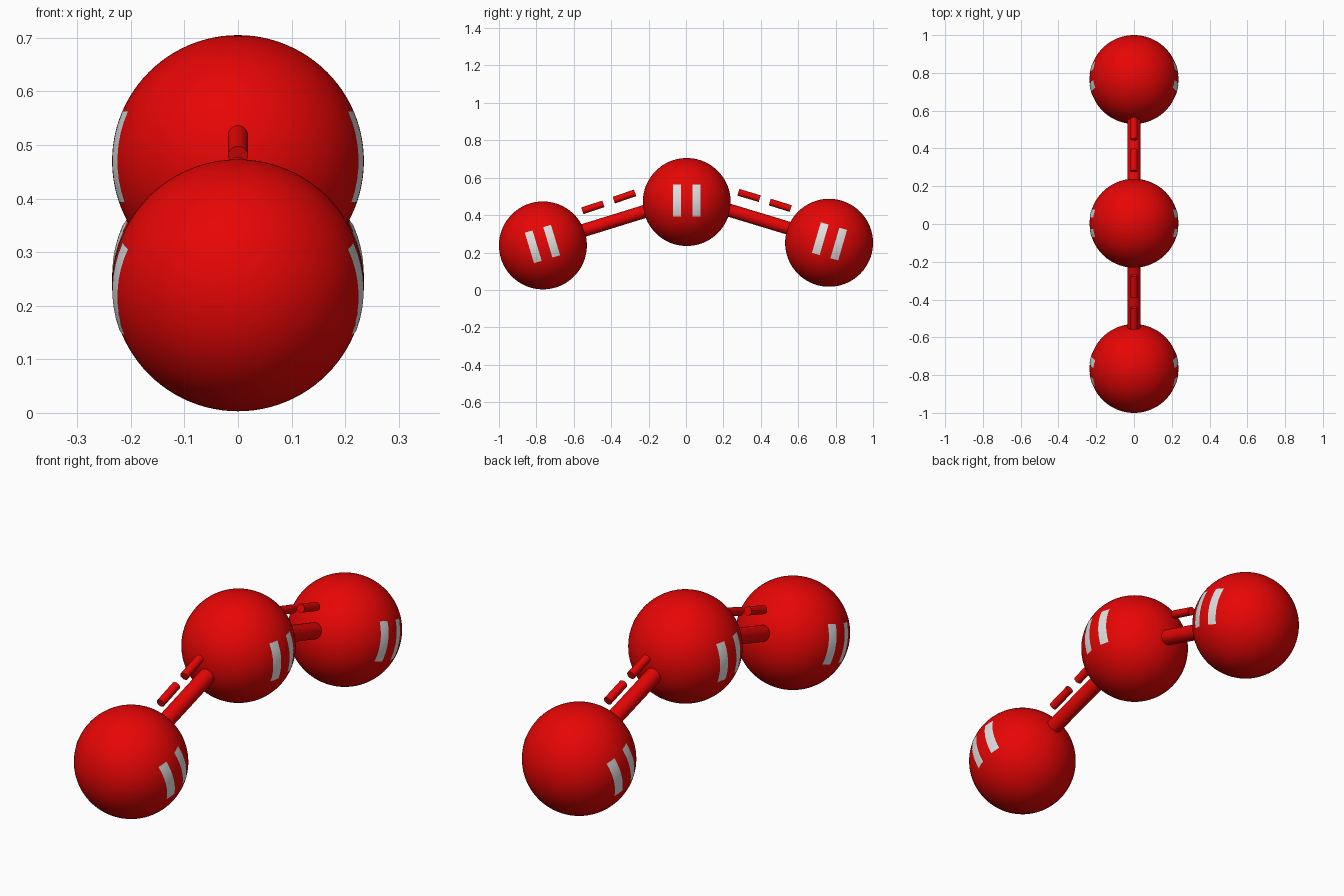
import bpy
import bmesh
from mathutils import Vector

if "Cube" in bpy.data.objects:
    bpy.data.objects.remove(bpy.data.objects["Cube"])

R = 0.235  # ball radius


def material(name, colour):
    m = bpy.data.materials.new(name)
    m.diffuse_color = (*colour, 1)
    m.use_nodes = True
    m.node_tree.nodes["Principled BSDF"].inputs["Base Color"].default_value = m.diffuse_color
    return m


red = material("red", (0.8, 0.0015, 0.0015))
grey = material("light_grey", (0.75, 0.75, 0.75))


def finish(name, mat):
    obj = bpy.context.object
    obj.name = name
    obj.data.materials.append(mat)
    bpy.ops.object.shade_smooth_by_angle()


def side_bars(name, centre, up):
    """Two painted bars on each flank, curved to hug the ball."""
    up = Vector((0, *up)).normalized()
    along = Vector((0, up.z, -up.y))
    bm = bmesh.new()
    for side in (-1, 1):
        for u0, u1 in ((-0.073, -0.030), (0.030, 0.073)):
            rows = []
            for j in range(9):
                v = -0.085 + 0.17 * j / 8
                row = []
                for i in range(5):
                    u = u0 + (u1 - u0) * i / 4
                    flat = along * u + up * (v + 0.008)
                    x = side * ((R + 0.0015) ** 2 - flat.length_squared) ** 0.5
                    row.append(bm.verts.new(centre + flat + Vector((x, 0, 0))))
                rows.append(row)
            for a, b in zip(rows, rows[1:]):
                for i in range(4):
                    quad = [a[i], a[i + 1], b[i + 1], b[i]]
                    bm.faces.new(quad if side > 0 else quad[::-1])
    # faces must look away from the ball
    for f in bm.faces:
        f.normal_update()
        if f.normal.dot(f.calc_center_median() - centre) < 0:
            f.normal_flip()
    mesh = bpy.data.meshes.new(name)
    bm.to_mesh(mesh)
    bm.free()
    obj = bpy.data.objects.new(name, mesh)
    bpy.context.collection.objects.link(obj)
    mesh.materials.append(grey)
    mesh.shade_smooth()


def ball(name, y, z, up):
    bpy.ops.mesh.primitive_uv_sphere_add(segments=96, ring_count=48, radius=R, location=(0, y, z))
    finish(name, red)
    side_bars(name + "_side_bars", Vector((0, y, z)), up)


def rod(name, a, b, radius):
    a, b = Vector((0, *a)), Vector((0, *b))
    d = b - a
    bpy.ops.mesh.primitive_cylinder_add(vertices=32, radius=radius, depth=d.length,
                                        location=(a + b) / 2,
                                        rotation=d.to_track_quat('Z', 'Y').to_euler())
    finish(name, red)


# Three balls in a bent chain (y, z), side bars tilted with the chain
ball("front_ball", -0.765, 0.238, (-0.29, 0.96))
ball("middle_ball", 0.004, 0.47, (0, 1))
ball("back_ball", 0.765, 0.252, (0.28, 0.96))

# Solid connecting rods, ends buried in the balls
rod("front_rod", (-0.70, 0.271), (-0.08, 0.463), 0.035)
rod("back_rod", (0.08, 0.472), (0.70, 0.284), 0.035)

# Short dashes floating above each rod
dashes = {
    "front_dash_outer": ((-0.554, 0.423), (-0.442, 0.460)),
    "front_dash_inner": ((-0.386, 0.480), (-0.272, 0.519)),
    "back_dash_inner": ((0.280, 0.522), (0.394, 0.488)),
    "back_dash_outer": ((0.448, 0.470), (0.560, 0.435)),
}
for name, (a, b) in dashes.items():
    rod(name, a, b, 0.0185)
